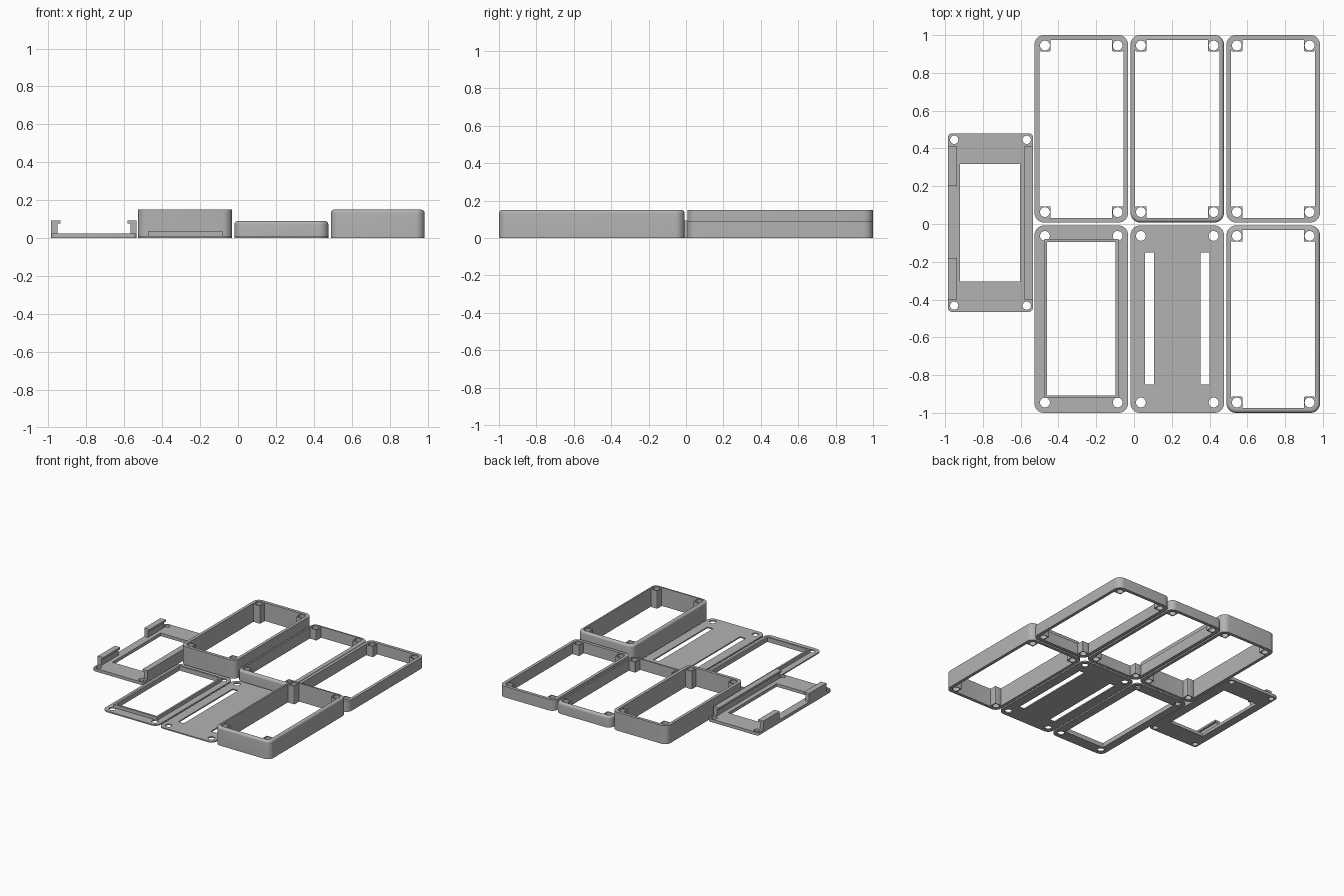
import bpy, bmesh, math

if "Cube" in bpy.data.objects:
    bpy.data.objects.remove(bpy.data.objects["Cube"])

grey = bpy.data.materials.new("plain grey")
grey.diffuse_color = (0.45, 0.45, 0.45, 1)
grey.use_nodes = True
grey.node_tree.nodes["Principled BSDF"].inputs["Base Color"].default_value = grey.diffuse_color

W, L = 0.495, 0.992                    # footprint of every case part
COLS = (-0.279, 0.229, 0.737)          # column centres in x
BACK, FRONT = 0.504, -0.504            # row centres in y
WALL, HOLE, CORNER = 0.025, 0.026, 0.05


def rounded_rect(cx, cy, w, l, r, n=8):
    pts = []
    for k, (sx, sy) in enumerate(((1, 1), (-1, 1), (-1, -1), (1, -1))):
        ox, oy = cx + sx * (w / 2 - r), cy + sy * (l / 2 - r)
        for i in range(n + 1):
            a = math.pi / 2 * (k + i / n)
            pts.append((ox + r * math.cos(a), oy + r * math.sin(a)))
    return pts


def rect(x0, x1, y0, y1):
    return [(x0, y0), (x1, y0), (x1, y1), (x0, y1)]


def circle(cx, cy, r, n=24):
    return [(cx + r * math.cos(2 * math.pi * i / n),
             cy + r * math.sin(2 * math.pi * i / n)) for i in range(n)]


def finish(ob):
    ob.data.materials.clear()
    ob.data.materials.append(grey)
    bpy.ops.object.select_all(action='DESELECT')
    ob.select_set(True)
    bpy.context.view_layer.objects.active = ob
    bpy.ops.object.shade_smooth_by_angle(angle=math.radians(30))


def from_bmesh(name, bm):
    bmesh.ops.recalc_face_normals(bm, faces=bm.faces)
    me = bpy.data.meshes.new(name)
    bm.to_mesh(me)
    bm.free()
    ob = bpy.data.objects.new(name, me)
    bpy.context.collection.objects.link(ob)
    finish(ob)


def slab(name, outlines, z0, z1):
    """Extrude an outline with holes between two heights."""
    cu = bpy.data.curves.new(name, 'CURVE')
    cu.dimensions = '2D'
    cu.fill_mode = 'BOTH'
    cu.extrude = (z1 - z0) / 2
    for pts in outlines:
        s = cu.splines.new('POLY')
        s.points.add(len(pts) - 1)
        for p, (x, y) in zip(s.points, pts):
            p.co = (x, y, 0, 1)
        s.use_cyclic_u = True
    tmp = bpy.data.objects.new(name + "_curve", cu)
    bpy.context.collection.objects.link(tmp)
    bpy.context.view_layer.update()
    me = bpy.data.meshes.new_from_object(
        tmp.evaluated_get(bpy.context.evaluated_depsgraph_get()))
    bpy.data.objects.remove(tmp)
    bm = bmesh.new()
    bm.from_mesh(me)
    bpy.data.meshes.remove(me)
    bmesh.ops.remove_doubles(bm, verts=bm.verts, dist=1e-5)
    bmesh.ops.translate(bm, verts=bm.verts, vec=(0, 0, (z0 + z1) / 2))
    from_bmesh(name, bm)


def corners(cx, cy, w, l, inset):
    return [(cx + sx * (w / 2 - inset), cy + sy * (l / 2 - inset))
            for sx in (-1, 1) for sy in (-1, 1)]


def frame(name, cx, cy, h, fillet):
    """Hollow wall ring with four drilled corner posts."""
    profile = [(0, 0)]
    if fillet:
        for i in range(7):
            a = math.pi / 2 * i / 6
            profile.append((fillet * (1 - math.cos(a)), h - fillet * (1 - math.sin(a))))
    else:
        profile.append((0, h))
    profile += [(WALL, h), (WALL, 0)]
    bm = bmesh.new()
    loops = [[bm.verts.new((x, y, z)) for x, y in
              rounded_rect(cx, cy, W - 2 * d, L - 2 * d, CORNER - d)]
             for d, z in profile]
    for j, lo in enumerate(loops):
        up = loops[(j + 1) % len(loops)]
        for i in range(len(lo)):
            k = (i + 1) % len(lo)
            bm.faces.new((lo[i], lo[k], up[k], up[i]))
    from_bmesh(name + "_wall", bm)
    for i, (x, y) in enumerate(corners(cx, cy, W, L, 0.055)):
        slab(f"{name}_post_{i + 1}",
             [rounded_rect(x, y, 0.061, 0.061, 0.006, 3), circle(x, y, HOLE)],
             0, h - 0.004)


# Case frames: two tall, two shallow
frame("tall_square_frame", COLS[0], BACK, 0.15, 0)
frame("shallow_rounded_frame", COLS[1], BACK, 0.09, 0.018)
frame("shallow_square_frame", COLS[2], BACK, 0.09, 0)
frame("tall_rounded_frame", COLS[2], FRONT, 0.15, 0.018)

# Window plate with raised rim
T = 0.01
cx = COLS[0]
window = rect(cx - 0.181, cx + 0.181, FRONT - 0.403, FRONT + 0.409)
rim = rect(cx - 0.196, cx + 0.196, FRONT - 0.418, FRONT + 0.424)


def screw_holes(cx, cy):
    return [circle(x, y, HOLE) for x, y in corners(cx, cy, W, L, 0.055)]


slab("window_plate", [rounded_rect(cx, FRONT, W, L, CORNER), window]
     + screw_holes(cx, FRONT), 0, T)
slab("window_rim", [rim, window], T, 0.037)

# Slotted plate
cx = COLS[1]
slots = [rect(cx + s * 0.147 - 0.025, cx + s * 0.147 + 0.025, -0.85, -0.15)
         for s in (-1, 1)]
slab("slotted_plate", [rounded_rect(cx, FRONT, W, L, CORNER)] + slots
     + screw_holes(cx, FRONT), 0, T)

# Bracket base with window and holes
bx, by, bw, bl = -0.76, 0.007, 0.45, 0.944
slab("bracket_base", [rounded_rect(bx, by, bw, bl, 0.02, 5),
                      rect(-0.92, -0.604, -0.305, 0.318)]
     + [circle(x, y, 0.022) for x, y in corners(bx, by, bw, bl, 0.033)], 0, 0.025)


# Hooked clips along the bracket sides
def clip(name, side, y0, y1):
    edge = bx + side * bw / 2
    prof = [(0, 0.025), (0, 0.094), (0.048, 0.094), (0.048, 0.078),
            (0.032, 0.078), (0.032, 0.025)]
    bm = bmesh.new()
    f = bm.faces.new([bm.verts.new((edge - side * d, y0, z)) for d, z in prof])
    ext = bmesh.ops.extrude_face_region(bm, geom=[f], use_keep_orig=True)
    verts = [v for v in ext["geom"] if isinstance(v, bmesh.types.BMVert)]
    bmesh.ops.translate(bm, verts=verts, vec=(0, y1 - y0, 0))
    from_bmesh(name, bm)


clip("long_clip", 1, -0.40, 0.41)
clip("short_clip_back", -1, 0.20, 0.41)
clip("short_clip_front", -1, -0.40, -0.18)
